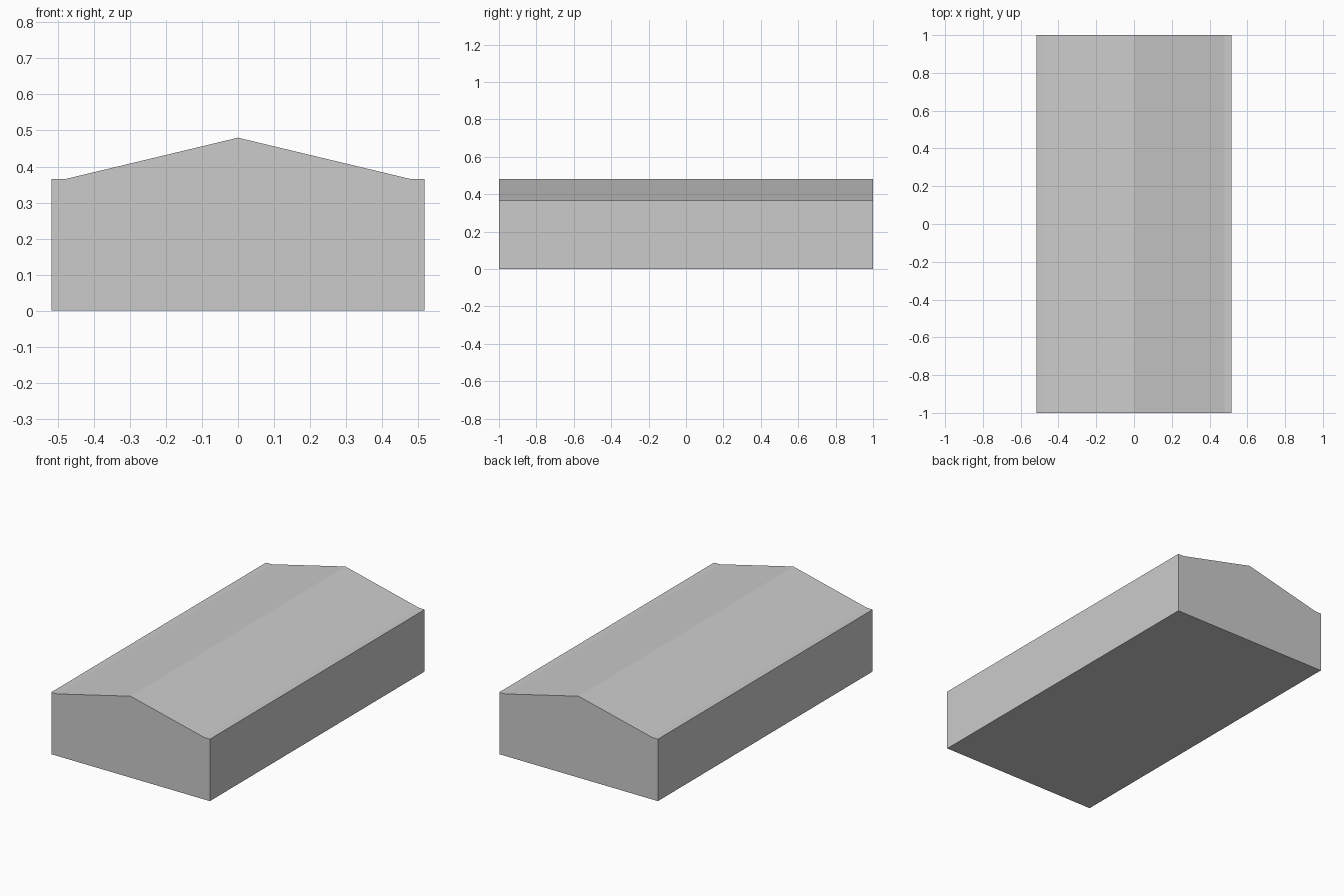
import bpy
import bmesh

if "Cube" in bpy.data.objects:
    bpy.data.objects.remove(bpy.data.objects["Cube"])

# Half of the end profile, from floor to just short of the ridge (x, z)
half = [(0.517, 0.0), (0.517, 0.365), (0.48, 0.365)]
ridge = [(0.0, 0.48)]
profile = half + ridge + [(-x, z) for x, z in reversed(half)]

# Gabled block: end profile extruded along y
bm = bmesh.new()
front = bm.faces.new([bm.verts.new((x, -1.0, z)) for x, z in profile])
result = bmesh.ops.extrude_face_region(bm, geom=[front], use_keep_orig=True)
moved = [v for v in result["geom"] if isinstance(v, bmesh.types.BMVert)]
bmesh.ops.translate(bm, verts=moved, vec=(0.0, 2.0, 0.0))
bmesh.ops.recalc_face_normals(bm, faces=bm.faces)

mesh = bpy.data.meshes.new("gabled_block")
bm.to_mesh(mesh)
bm.free()
block = bpy.data.objects.new("gabled_block", mesh)
bpy.context.collection.objects.link(block)
